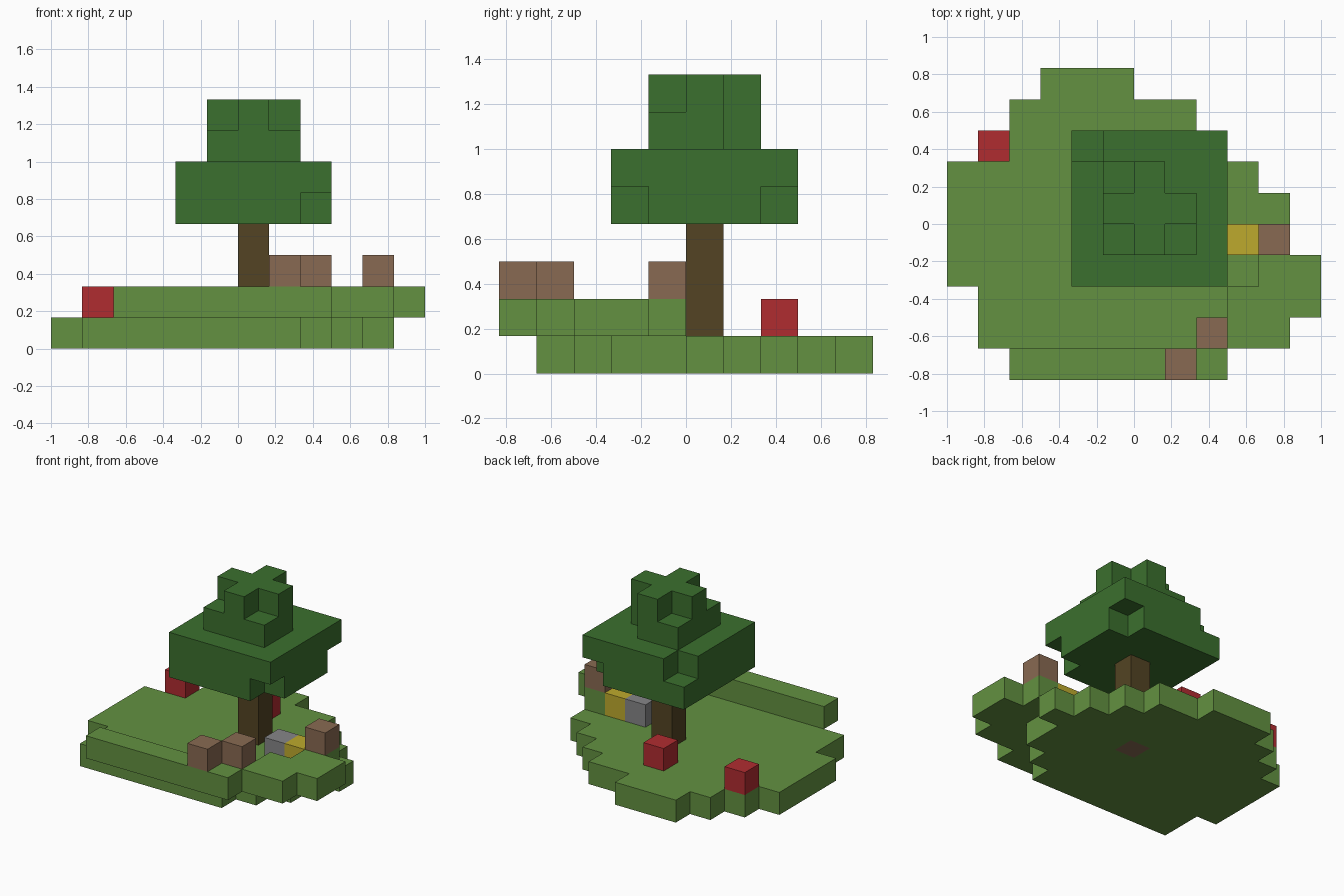
import bpy, bmesh, math
from mathutils import Vector

old = bpy.data.objects.get("Cube")
if old:
    bpy.data.objects.remove(old)

UNIT = 1 / 6                          # edge of one block
ORIGIN = Vector((-6, -5, 0))          # block grid corner, in blocks


def material(name, rgb):
    """Flat material from 8-bit display colour."""
    linear = [((c / 255 + 0.055) / 1.055) ** 2.4 for c in rgb] + [1]
    mat = bpy.data.materials.new(name)
    mat.use_nodes = True
    mat.diffuse_color = linear
    bsdf = mat.node_tree.nodes["Principled BSDF"]
    bsdf.inputs["Base Color"].default_value = linear
    bsdf.inputs["Roughness"].default_value = 0.9
    return mat


grass = material("grass green", (99, 145, 65))
leaf = material("leaf green", (59, 112, 46))
bark = material("bark brown", (83, 68, 35))
soil = material("soil brown", (137, 106, 82))
red = material("flower red", (176, 44, 48))
yellow = material("yellow", (190, 170, 45))
gray = material("stone gray", (134, 134, 136))


def box(x, y, z):
    """Blocks in inclusive ranges."""
    return {(i, j, k) for i in range(x[0], x[1] + 1)
            for j in range(y[0], y[1] + 1) for k in range(z[0], z[1] + 1)}


def rows(level, first_row, spans):
    """One layer of blocks, one x span per row from front to back."""
    return {(i, first_row + n, level)
            for n, (a, b) in enumerate(spans) for i in range(a, b + 1)}


# Ground: a low layer, and a raised bank along the front and right
low = rows(0, 1, [(1, 7), (1, 8), (0, 9), (0, 9), (0, 10),
                  (0, 9), (1, 8), (2, 7), (3, 5)]) - {(6, 5, 0)}
bank = rows(1, 0, [(2, 8), (8, 10), (9, 11), (10, 11), (10, 10)])

# Tree crown: two stepped tiers with missing corner blocks
lower_crown = box((4, 8), (3, 7), (4, 5)) - {(8, 3, 4), (8, 7, 4), (4, 7, 5)}
upper_crown = box((5, 7), (4, 6), (6, 7)) - {(7, 6, 6)}
upper_crown -= {(i, j, 7) for i in (5, 7) for j in (4, 6)}

parts = {
    "ground": (low, grass),
    "raised_bank": (bank, grass),
    "tree_root": ({(6, 5, 0)}, soil),
    "tree_trunk": (box((6, 6), (5, 5), (1, 3)), bark),
    "lower_crown": (lower_crown, leaf),
    "upper_crown": (upper_crown, leaf),
    "soil_block_front": ({(7, 0, 2)}, soil),
    "soil_block_middle": ({(8, 1, 2)}, soil),
    "soil_block_side": ({(10, 4, 2)}, soil),
    "red_block_outer": ({(1, 7, 1)}, red),
    "red_block_inner": ({(5, 7, 1)}, red),
    "yellow_block": ({(9, 4, 1)}, yellow),
    "stone_block": ({(8, 4, 1)}, gray),
}
filled = set().union(*(cells for cells, _ in parts.values()))


def build(name, cells, mat):
    """Outer skin of a group of blocks, with flat areas merged."""
    bm = bmesh.new()
    for cell in cells:
        centre = Vector(cell) + ORIGIN + Vector((0.5, 0.5, 0.5))
        for axis in range(3):
            for sign in (-1, 1):
                near = list(cell)
                near[axis] += sign
                if tuple(near) in filled:
                    continue
                n, u = Vector((0, 0, 0)), Vector((0, 0, 0))
                n[axis] = sign / 2
                u[(axis + 1) % 3] = 0.5
                v = n.cross(u) * 2
                bm.faces.new([bm.verts.new((centre + n + a * u + b * v) * UNIT)
                              for a, b in ((-1, -1), (1, -1), (1, 1), (-1, 1))])
    bmesh.ops.remove_doubles(bm, verts=bm.verts, dist=0.001)
    bmesh.ops.dissolve_limit(bm, angle_limit=math.radians(1),
                             verts=bm.verts, edges=bm.edges)
    mesh = bpy.data.meshes.new(name)
    bm.to_mesh(mesh)
    bm.free()
    mesh.materials.append(mat)
    obj = bpy.data.objects.new(name, mesh)
    bpy.context.collection.objects.link(obj)


for name, (cells, mat) in parts.items():
    build(name, cells, mat)
